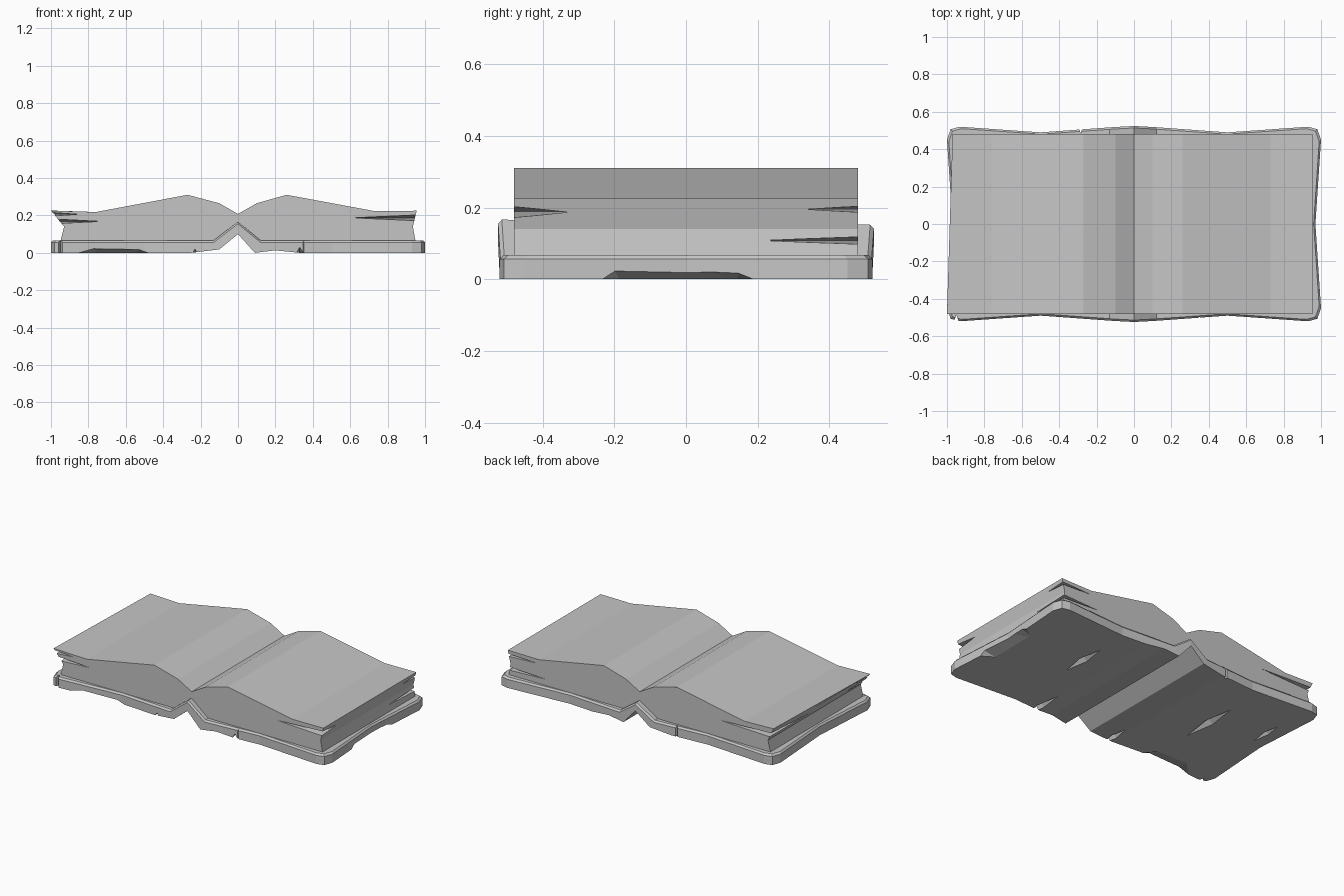
import bpy, bmesh
from mathutils import Vector

old = bpy.data.objects.get("Cube")
if old:
    bpy.data.objects.remove(old, do_unlink=True)

grey = bpy.data.materials.new("worn light grey")
grey.use_nodes = True
colour = (0.56, 0.56, 0.56, 1)
grey.diffuse_color = colour
grey.node_tree.nodes["Principled BSDF"].inputs["Base Color"].default_value = colour


def finish(bm, name):
    bmesh.ops.recalc_face_normals(bm, faces=bm.faces)
    mesh = bpy.data.meshes.new(name)
    bm.to_mesh(mesh)
    bm.free()
    mesh.materials.append(grey)
    ob = bpy.data.objects.new(name, mesh)
    bpy.context.collection.objects.link(ob)
    return ob


def loft(bm, rings):
    """Skin a stack of closed rings and cap both ends."""
    loops = [[bm.verts.new(p) for p in ring] for ring in rings]
    for a, b in zip(loops, loops[1:]):
        for i in range(len(a)):
            j = (i + 1) % len(a)
            bm.faces.new((a[i], a[j], b[j], b[i]))
    bm.faces.new(loops[0][::-1])
    bm.faces.new(loops[-1])


def lerp(points, x):
    """Height at x along a polyline."""
    for (x0, z0), (x1, z1) in zip(points, points[1:]):
        if x <= x1:
            return z0 + (z1 - z0) * max(0, (x - x0) / (x1 - x0))
    return points[-1][1]


def carve(target, hulls):
    """Cut convex wedges out of a part."""
    for points in hulls:
        bm = bmesh.new()
        for p in points:
            bm.verts.new(p)
        bmesh.ops.convex_hull(bm, input=bm.verts[:])
        cutter = finish(bm, "wedge_cutter")
        cutter.hide_render = True
        mod = target.modifiers.new("cut", 'BOOLEAN')
        mod.operation = 'DIFFERENCE'
        mod.solver = 'EXACT'
        mod.object = cutter
        bpy.context.view_layer.objects.active = target
        bpy.ops.object.modifier_apply(modifier=mod.name)
        bpy.data.objects.remove(cutter, do_unlink=True)


def corner_slit(sx, sy, x, z, height, tip_x, tip_y):
    """Thin wedge opening at a page corner, closing along both sides."""
    cx, cy = sx * (x + 0.02), sy * 0.50
    return [(cx, cy, z - height / 2), (cx, cy, z + height / 2),
            (sx * tip_x, cy, z), (cx, sy * tip_y, z),
            (sx * tip_x, sy * 0.475, z), (sx * (x - 0.03), sy * tip_y, z)]


def gash(x, y, length, width, depth):
    """Diamond-shaped groove in the underside."""
    h, w = length / 2, width / 2
    return [(x, y - h, -0.01), (x, y + h, -0.01), (x - w, y, -0.01),
            (x + w, y, -0.01), (x, y, depth)]


def edge_notch(x, sy, width, depth):
    """Small vertical nick in the front or back edge."""
    return [(x + dx, sy * dy, z) for z in (-0.02, 0.1)
            for dx, dy in ((-width, 0.56), (width, 0.56), (0, 0.515 - depth))]


# Cover: wavy outline with clipped corners, folded upward along the spine
quarter = [(0.97, 0), (1.0, 0.45), (0.98, 0.507), (0.93, 0.52),
           (0.5, 0.49), (0.11, 0.518), (0, 0.524)]
half = quarter + [(-x, y) for x, y in quarter[-2::-1]]
outline = half + [(x, -y) for x, y in half[-2:0:-1]]
inset = [(x * 0.99, y * 0.98) for x, y in outline]
bm = bmesh.new()
loft(bm, [[(x, y, 0) for x, y in outline],
          [(x, y, 0.056) for x, y in outline],
          [(x, y, 0.067) for x, y in inset]])
underside = [(-1, 0), (-0.25, 0), (-0.1, 0.018), (0, 0.1),
             (0.09, 0), (0.2, 0.013), (0.33, 0), (1, 0)]
fold = [(-0.13, 0), (0, 0.092), (0.12, 0)]
for x, _ in underside[1:-1] + [fold[0], fold[2]]:
    bmesh.ops.bisect_plane(bm, geom=bm.verts[:] + bm.edges[:] + bm.faces[:],
                           plane_co=(x, 0, 0), plane_no=(1, 0, 0), dist=1e-5)
for v in bm.verts:
    if v.co.z < 0.01:
        v.co.z = lerp(underside, v.co.x)
    else:
        v.co.z += lerp(fold, v.co.x) * (1 - 0.15 * v.co.y)
cover = finish(bm, "book_cover")

# Wear on the cover: undercut rims, underside grooves and edge nicks
right_rim = [(1.05, -0.29, -0.01), (1.05, -0.21, 0.044), (1.05, 0.02, 0.044),
             (1.05, 0.15, 0.036), (1.05, 0.26, -0.01),
             (0.88, -0.18, -0.01), (0.88, 0.14, -0.01)]
front_rim = [(-0.92, -0.55, -0.01), (-0.78, -0.55, 0.032), (-0.52, -0.55, 0.032),
             (-0.40, -0.55, -0.01), (-0.75, -0.38, -0.01), (-0.55, -0.38, -0.01)]
carve(cover, [right_rim, front_rim,
              gash(0.49, 0.12, 0.42, 0.07, 0.03),
              gash(-0.55, 0.03, 0.52, 0.08, 0.03),
              gash(-0.89, 0.15, 0.3, 0.05, 0.025),
              gash(0.33, -0.46, 0.4, 0.06, 0.04),
              gash(-0.23, -0.46, 0.3, 0.05, 0.035),
              edge_notch(0.35, -1, 0.04, 0.02),
              edge_notch(-0.95, -1, 0.025, 0.03),
              edge_notch(-0.285, 1, 0.025, 0.03)])

# Page block: arched double-page profile swept from front to back
profile = [(-0.985, 0.225), (-0.76, 0.218), (-0.27, 0.31), (-0.1, 0.265),
           (0, 0.208), (0.1, 0.265), (0.26, 0.31), (0.73, 0.223),
           (0.955, 0.225), (0.935, 0.14), (0.95, 0.058), (0.12, 0.058),
           (0, 0.14), (-0.12, 0.058), (-0.95, 0.058), (-0.93, 0.14)]
bm = bmesh.new()
loft(bm, [[(x, y, z) for x, z in profile] for y in (-0.48, 0.48)])
for v in bm.verts:
    if v.co.x < -0.96:
        v.co.x -= 0.03 * v.co.y / -0.96
pages = finish(bm, "page_block")

# Gaps where the leaves separate at the corners
carve(pages, [corner_slit(1, -1, 0.95, 0.187, 0.036, 0.62, -1 * -0.33),
              corner_slit(1, 1, 0.95, 0.195, 0.02, 0.74, 0.34),
              corner_slit(1, 1, 0.95, 0.108, 0.024, 0.68, 0.22),
              corner_slit(-1, -1, 0.97, 0.206, 0.02, 0.86, 0.36),
              corner_slit(-1, -1, 0.95, 0.168, 0.026, 0.74, 0.3),
              corner_slit(-1, 1, 0.95, 0.178, 0.03, 0.58, 0.1)])
